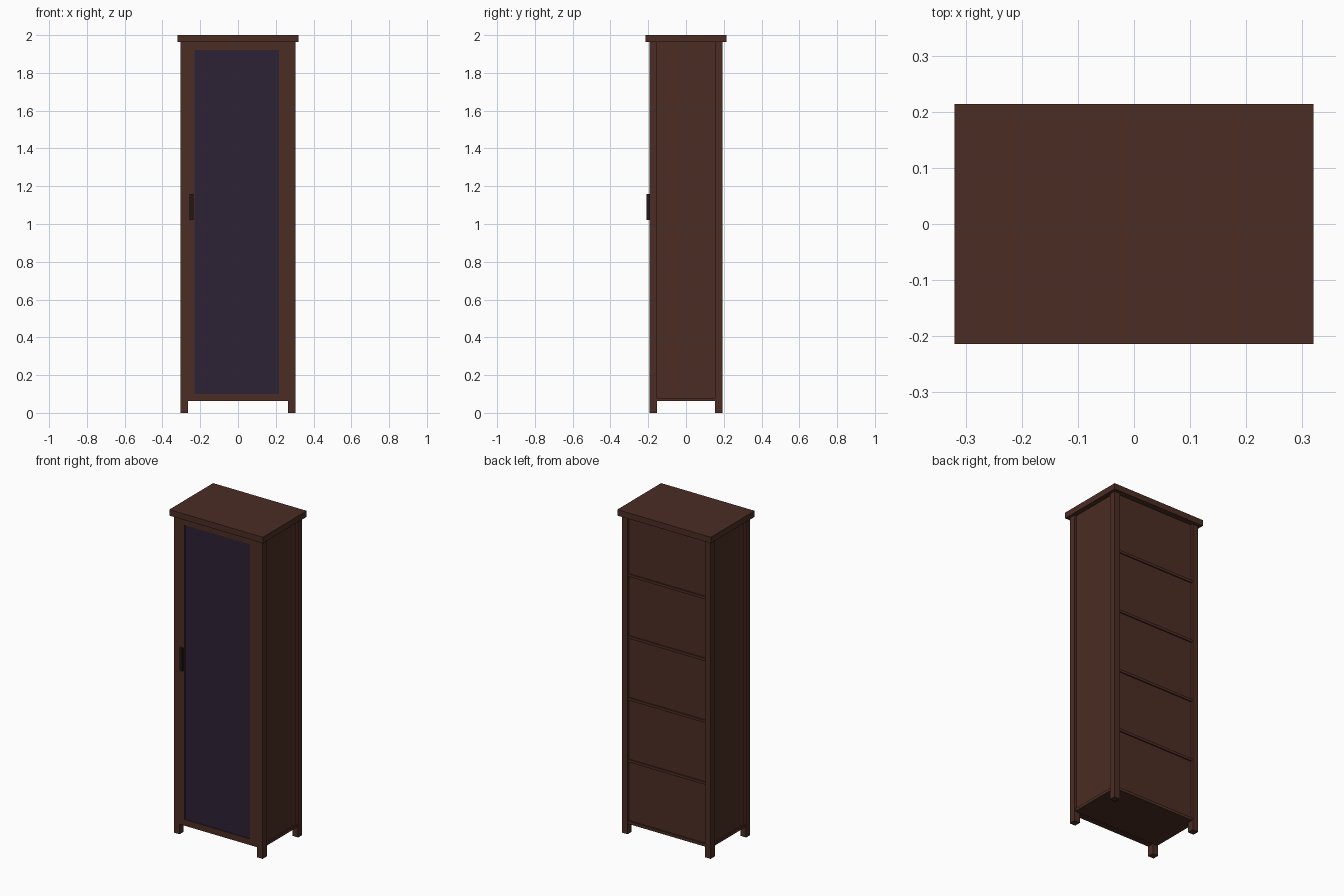
import bpy, bmesh

if "Cube" in bpy.data.objects:
    bpy.data.objects.remove(bpy.data.objects["Cube"])


def material(name, rgb):
    m = bpy.data.materials.new(name)
    m.diffuse_color = (*rgb, 1)
    m.use_nodes = True
    m.node_tree.nodes["Principled BSDF"].inputs["Base Color"].default_value = m.diffuse_color
    return m


wood = material("dark_brown_wood", (0.070, 0.026, 0.017))
glass = material("dark_violet_glass", (0.027, 0.016, 0.035))
metal = material("dark_metal", (0.016, 0.009, 0.007))


def box(name, x, y, z, mat=wood):
    """Box from its (min, max) extent on each axis."""
    bm = bmesh.new()
    bmesh.ops.create_cube(bm, size=1)
    for v in bm.verts:
        v.co = [r[0] if c < 0 else r[1] for c, r in zip(v.co, (x, y, z))]
    me = bpy.data.meshes.new(name)
    bm.to_mesh(me)
    bm.free()
    me.materials.append(mat)
    ob = bpy.data.objects.new(name, me)
    bpy.context.collection.objects.link(ob)
    return ob


X0, X1 = 0.265, 0.304      # post inner / outer in x
Y0, Y1 = 0.153, 0.193      # post inner / outer in y
BOT, TOP = 0.062, 1.963    # carcass bottom / top

# Top slab
box("top_slab", (-0.32, 0.32), (-0.214, 0.214), (TOP, 2.0))

# Corner posts and recessed side panels
for s, side in ((-1, "left"), (1, "right")):
    xs = sorted((s * X0, s * X1))
    box(f"{side}_front_post", xs, (-Y1, -Y0), (0, TOP))
    box(f"{side}_back_post", xs, (Y0, Y1), (0, TOP))
    box(f"{side}_side_panel", sorted((s * 0.275, s * 0.290)), (-Y0, Y0), (0.08, TOP))

# Bottom board and back panel
box("bottom_board", (-0.298, 0.298), (-Y0, Y0), (BOT, 0.08))
box("bottom_board_back", (-X0, X0), (Y0, 0.187), (BOT, 0.08))
box("back_panel", (-X0, X0), (0.165, 0.179), (0.08, TOP))

# Shelves, with their edges showing slightly at the back
for i in range(1, 5):
    z = 0.07 + i * 0.382
    box(f"shelf_{i}", (-X0, X0), (-0.14, 0.186), (z - 0.008, z + 0.008))

# Door frame with inset glass
GX0, GX1, GZ0, GZ1 = -0.229, 0.218, 0.10, 1.92
F = (-Y1, -0.160)
box("door_left_stile", (-X0, GX0), F, (BOT, TOP))
box("door_right_stile", (GX1, X0), F, (BOT, TOP))
box("door_bottom_rail", (GX0, GX1), F, (BOT, GZ0))
box("door_top_rail", (GX0, GX1), F, (GZ1, TOP))
box("door_glass", (GX0, GX1), (-0.188, -0.170), (GZ0, GZ1), glass)

# Door handle
box("door_handle", (-0.256, -0.236), (-0.208, -Y1), (1.02, 1.16), metal)
